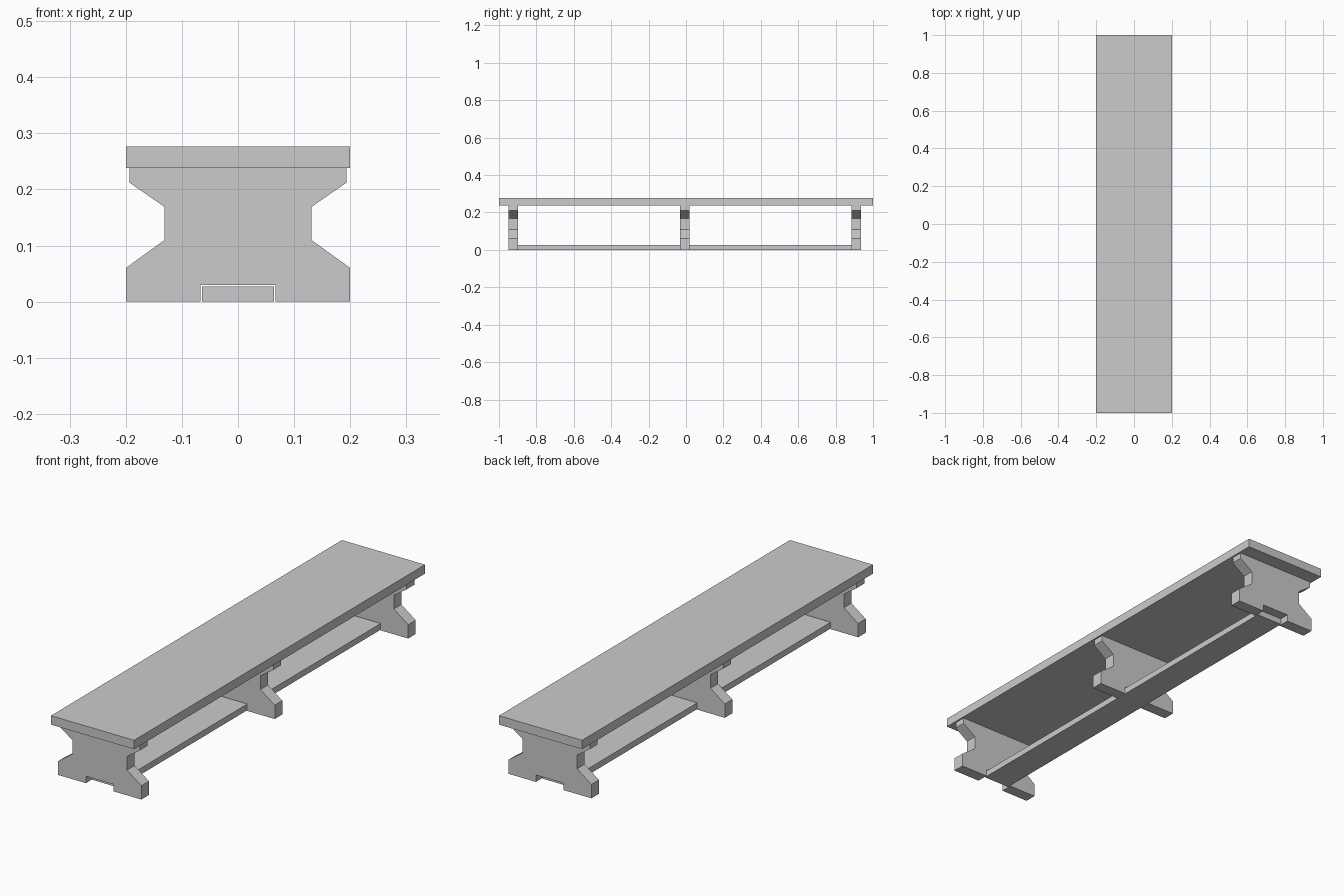
import bpy

if "Cube" in bpy.data.objects:
    bpy.data.objects.remove(bpy.data.objects["Cube"])


def extrude_profile(name, points, y0, y1):
    """Closed x-z outline extruded along y."""
    n = len(points)
    verts = [(x, y, z) for y in (y0, y1) for x, z in points]
    faces = [tuple(range(n)), tuple(range(2 * n - 1, n - 1, -1))]
    faces += [(i, i + n, (i + 1) % n + n, (i + 1) % n) for i in range(n)]
    mesh = bpy.data.meshes.new(name)
    mesh.from_pydata(verts, [], faces)
    obj = bpy.data.objects.new(name, mesh)
    bpy.context.collection.objects.link(obj)
    return obj


def board(name, half_width, z0, z1, y0, y1):
    w = half_width
    return extrude_profile(name, [(-w, z0), (w, z0), (w, z1), (-w, z1)], y0, y1)


# Bench top
board("seat", 0.2, 0.238, 0.277, -1.0, 1.0)

# Waisted leg panels, notched at the floor for the stretcher
half = [(0.067, 0.03), (0.067, 0), (0.2, 0), (0.2, 0.06), (0.131, 0.11),
        (0.131, 0.169), (0.193, 0.212), (0.193, 0.238)]
outline = half + [(-x, z) for x, z in reversed(half)]
for name, y in (("front_leg", -0.924), ("middle_leg", -0.007), ("back_leg", 0.91)):
    extrude_profile(name, outline, y - 0.026, y + 0.026)

# Low stretcher running through the notches
board("stretcher", 0.064, 0.0, 0.027, -0.91, 0.896)
